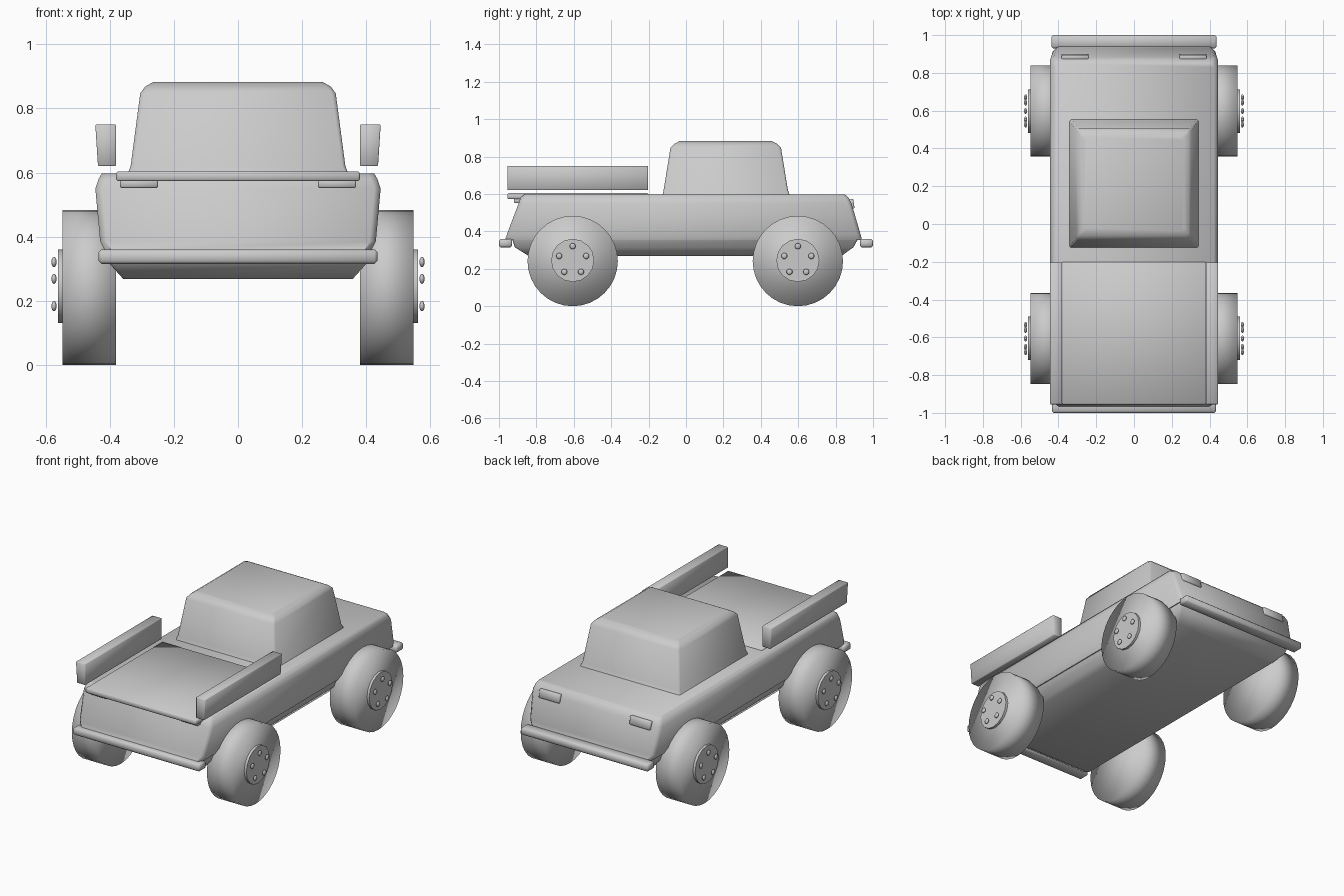
import bpy, bmesh, math
from mathutils import Matrix

if "Cube" in bpy.data.objects:
    bpy.data.objects.remove(bpy.data.objects["Cube"])

grey = bpy.data.materials.new("plain grey")
grey.diffuse_color = (0.6, 0.6, 0.6, 1)
grey.use_nodes = True
grey.node_tree.nodes["Principled BSDF"].inputs["Base Color"].default_value = grey.diffuse_color


def finish(name, bm, angle=50):
    bmesh.ops.recalc_face_normals(bm, faces=bm.faces[:])
    me = bpy.data.meshes.new(name)
    bm.to_mesh(me)
    bm.free()
    me.materials.append(grey)
    ob = bpy.data.objects.new(name, me)
    bpy.context.collection.objects.link(ob)
    bpy.ops.object.select_all(action='DESELECT')
    bpy.context.view_layer.objects.active = ob
    ob.select_set(True)
    bpy.ops.object.shade_smooth_by_angle(angle=math.radians(angle))
    return ob


def loft(name, rings, angle=50):
    """Stack of corner-cut rectangles: (z, half width, y min, y max, corner cut)."""
    bm = bmesh.new()
    loops = []
    for z, x, a, b, c in rings:
        pts = [(-x + c, a), (x - c, a), (x, a + c), (x, b - c),
               (x - c, b), (-x + c, b), (-x, b - c), (-x, a + c)]
        loops.append([bm.verts.new((px, py, z)) for px, py in pts])
    for lo, hi in zip(loops, loops[1:]):
        for i in range(8):
            j = (i + 1) % 8
            bm.faces.new((lo[i], lo[j], hi[j], hi[i]))
    bm.faces.new(loops[0][::-1])
    bm.faces.new(loops[-1])
    return finish(name, bm, angle)


def box(name, x, y, z, bevel=0.006, tilt=0):
    """Bevelled box from (min, max) pairs, tilted about its own x axis."""
    bm = bmesh.new()
    size = [p[1] - p[0] for p in (x, y, z)]
    mid = [(p[1] + p[0]) / 2 for p in (x, y, z)]
    bmesh.ops.create_cube(bm, size=1)
    bmesh.ops.scale(bm, vec=size, verts=bm.verts)
    bmesh.ops.bevel(bm, geom=bm.edges[:], offset=bevel, segments=1, affect='EDGES')
    bmesh.ops.transform(bm, matrix=Matrix.Translation(mid) @ Matrix.Rotation(tilt, 4, 'X'),
                        verts=bm.verts)
    return finish(name, bm, 50)


def disc(name, x0, x1, y, z, r, sides, angle=50):
    """Cylinder along x."""
    bm = bmesh.new()
    m = Matrix.Translation(((x0 + x1) / 2, y, z)) @ Matrix.Rotation(math.pi / 2, 4, 'Y')
    bmesh.ops.create_cone(bm, cap_ends=True, segments=sides, radius1=r, radius2=r,
                          depth=abs(x1 - x0), matrix=m)
    return finish(name, bm, angle)


# Main body and underbody
loft("body", [(0.355, 0.415, -0.968, 0.941, 0.02), (0.385, 0.43, -0.957, 0.933, 0.02),
              (0.55, 0.445, -0.895, 0.885, 0.02), (0.58, 0.435, -0.885, 0.87, 0.02),
              (0.597, 0.425, -0.865, 0.85, 0.02)])
loft("underbody", [(0.268, 0.358, -0.84, 0.83, 0.01), (0.315, 0.40, -0.915, 0.895, 0.01),
                   (0.36, 0.41, -0.93, 0.92, 0.01)])

# Cab with a thin flared foot
loft("cab", [(0.59, 0.343, -0.127, 0.555, 0.008), (0.605, 0.341, -0.123, 0.55, 0.008),
             (0.62, 0.335, -0.12, 0.545, 0.01), (0.847, 0.305, -0.083, 0.508, 0.012),
             (0.868, 0.29, -0.062, 0.487, 0.014), (0.882, 0.265, -0.037, 0.46, 0.015)], 60)

# Bed panel and floating side rails
box("bed_panel", (-0.38, 0.38), (-0.955, -0.2), (0.573, 0.604), 0.005)
for s, side in ((-1, "left"), (1, "right")):
    x = sorted((s * 0.38, s * 0.445))
    rail = box("bed_rail_" + side, x, (-0.955, -0.203), (0.62, 0.75), 0.003)
    for v in rail.data.vertices:  # narrow the lower outside edge
        if v.co.z < 0.65 and abs(v.co.x) > 0.41:
            v.co.x -= s * 0.008

# Bumpers
box("front_bumper", (-0.435, 0.435), (-1.0, -0.93), (0.315, 0.36), 0.009)
box("rear_bumper", (-0.438, 0.438), (0.93, 1.0), (0.315, 0.36), 0.009)

# Lamps at both ends
for s, side in ((-1, "left"), (1, "right")):
    x = sorted((s * 0.24, s * 0.383))
    box("rear_lamp_" + side, x, (0.868, 0.898), (0.52, 0.572), 0.004, 0.15)
    x = sorted((s * 0.25, s * 0.368))
    box("front_lamp_" + side, x, (-0.92, -0.88), (0.552, 0.58), 0.004)

# Wheels with hubs and five floating nuts
for s, side in ((-1, "left"), (1, "right")):
    for y, end in ((-0.606, "front"), (0.598, "rear")):
        tag = end + "_" + side
        disc("tyre_" + tag, s * 0.38, s * 0.547, y, 0.2415, 0.2415, 32, 180)
        disc("hub_" + tag, s * 0.54, s * 0.562, y, 0.245, 0.115, 16)
        bm = bmesh.new()
        for i in range(5):
            a = math.pi / 2 + i * math.tau / 5
            m = (Matrix.Translation((s * 0.574, y + 0.076 * math.cos(a),
                                     0.245 + 0.076 * math.sin(a)))
                 @ Matrix.Diagonal((0.008, 0.016, 0.016, 1)))
            bmesh.ops.create_uvsphere(bm, u_segments=12, v_segments=8, radius=1, matrix=m)
        finish("wheel_nuts_" + tag, bm, 180)
